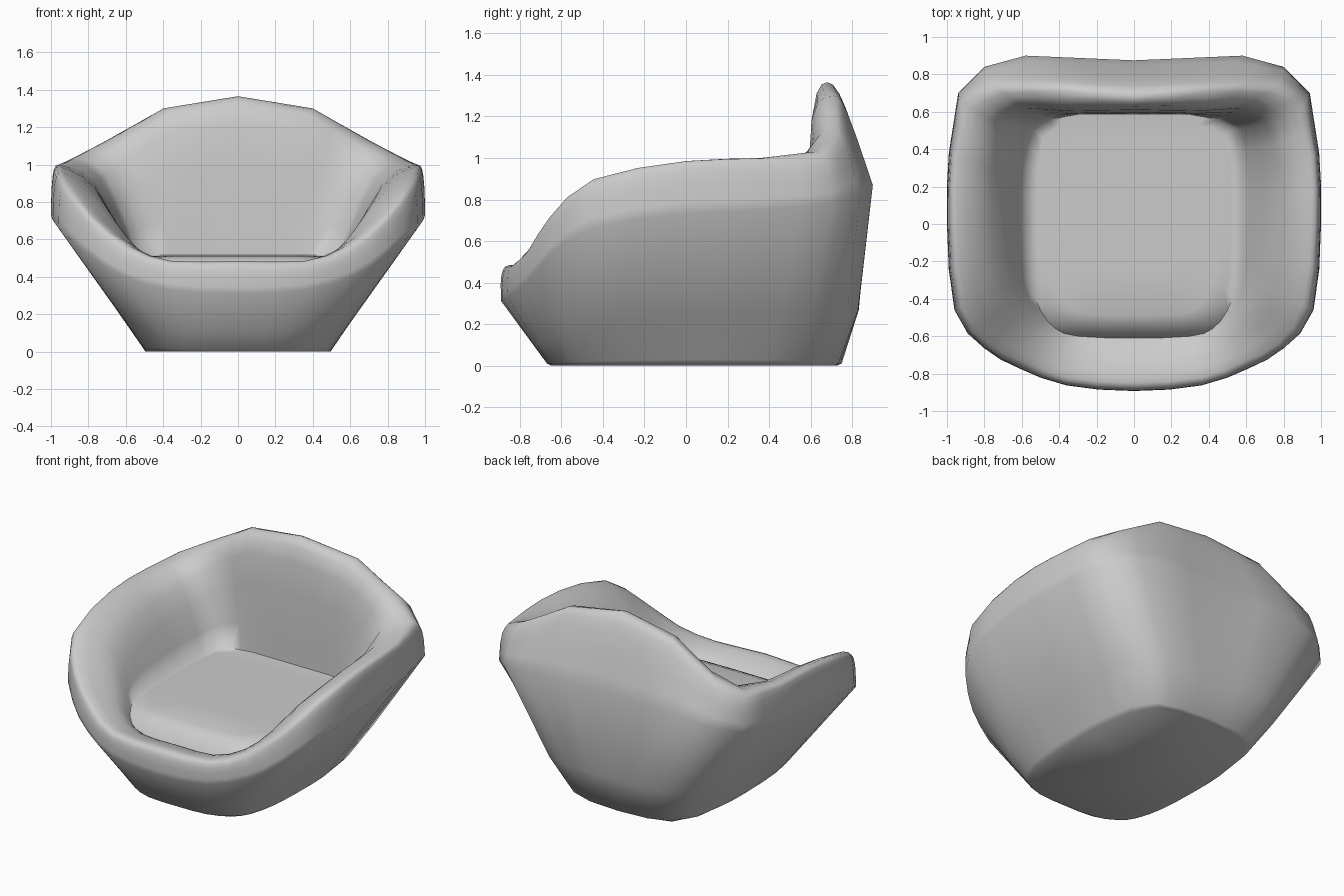
import bpy, bmesh
from mathutils import Vector

if "Cube" in bpy.data.objects:
    bpy.data.objects.remove(bpy.data.objects["Cube"])

# Half outlines, from front centre round the right side to back centre
base = [(0, -.67, .01), (.22, -.66, .01), (.37, -.6, .015), (.45, -.5, .02), (.5, -.3, .025), (.515, 0, .03),
        (.51, .25, .03), (.47, .53, .025), (.375, .69, .015), (.22, .735, .01), (0, .75, .01)]
widest = [(0, -.89, .31), (.36, -.86, .33), (.61, -.77, .4), (.8, -.665, .52), (.96, -.46, .66), (1, 0, .73),
          (.99, .38, .75), (.94, .7, .78), (.8, .84, .83), (.58, .9, .87), (0, .875, .87)]
rim_outer = [(0, -.89, .43), (.36, -.86, .44), (.61, -.77, .52), (.8, -.66, .66), (.95, -.46, .84), (.99, 0, .93),
             (.98, .38, .94), (.93, .68, .96), (.78, .77, 1.05), (.43, .78, 1.21), (0, .77, 1.24)]
rim_top = [(0, -.85, .485), (.36, -.82, .485), (.57, -.74, .56), (.77, -.64, .72), (.9, -.43, .9), (.945, 0, .985),
           (.94, .36, 1.0), (.88, .62, 1.03), (.7, .7, 1.12), (.4, .71, 1.3), (0, .68, 1.365)]
rim_inner = [(0, -.70, .45), (.29, -.69, .45), (.48, -.61, .51), (.6, -.5, .62), (.71, -.35, .78), (.76, 0, .87),
             (.76, .3, .9), (.71, .54, .95), (.58, .62, 1.05), (.36, .605, 1.18), (0, .61, 1.21)]
seat_edge = [(0, -.61, .39), (.3, -.6, .4), (.42, -.56, .43), (.5, -.46, .47), (.55, -.3, .5), (.56, 0, .505),
             (.56, .3, .505), (.53, .5, .51), (.45, .56, .515), (.3, .585, .515), (0, .585, .515)]


def spline(a, b, c, d, t):
    return 0.5 * (2 * b + (c - a) * t + (2 * a - 5 * b + 4 * c - d) * t * t
                  + (3 * b - a - 3 * c + d) * t ** 3)


def ring(half):
    """Mirror a half outline into a closed ring, rounding the front and sides."""
    p = [Vector(v) for v in half]
    p += [Vector((-v.x, v.y, v.z)) for v in p[-2:0:-1]]
    n, out = len(p), []
    for i in range(n):
        q = [p[(i + k) % n] for k in (-1, 0, 1, 2)]
        out.append(q[1])
        front = min(i, n - 1 - i) < 6
        out.append(spline(*q, 0.5) if front else (q[1] + q[2]) / 2)
    return out


# Straight flared outside, with a slight bulge low on the back
foot, wide = ring(base), ring(widest)
belly = [a.lerp(b, 0.3) + Vector((0, 0.06 * max(0, a.y), 0)) for a, b in zip(foot, wide)]
rings = [[Vector((v.x * .96, v.y * .97, 0)) for v in foot], foot, belly]

# Rounded rim and inside walls
keys = [wide, ring(rim_outer), ring(rim_top), ring(rim_inner), ring(seat_edge)]
last = len(keys) - 1
for i in range(last):
    a, b, c, d = keys[max(i - 1, 0)], keys[i], keys[i + 1], keys[min(i + 2, last)]
    for s in range(3):
        rings.append([spline(*q, s / 3) for q in zip(a, b, c, d)])
rings.append(keys[-1])

# Gently crowned seat, rolling down at the front
for k, blend in ((0.92, .75), (0.8, 1), (0.4, 1)):
    rings.append([Vector((v.x * k, v.y * k, v.z + (.51 - v.z) * blend)) for v in keys[-1]])

bm = bmesh.new()
loops = [[bm.verts.new(v) for v in r] for r in rings]
n = len(foot)
for lo, hi in zip(loops, loops[1:]):
    for i in range(n):
        j = (i + 1) % n
        bm.faces.new((lo[i], lo[j], hi[j], hi[i]))
bm.faces.new(loops[0][::-1])
bm.faces.new(loops[-1])
bmesh.ops.recalc_face_normals(bm, faces=bm.faces)
mesh = bpy.data.meshes.new("tub_armchair")
bm.to_mesh(mesh)
bm.free()
chair = bpy.data.objects.new("tub_armchair", mesh)
bpy.context.collection.objects.link(chair)
bpy.context.view_layer.objects.active = chair
chair.select_set(True)
bpy.ops.object.shade_smooth_by_angle(angle=1.4)
